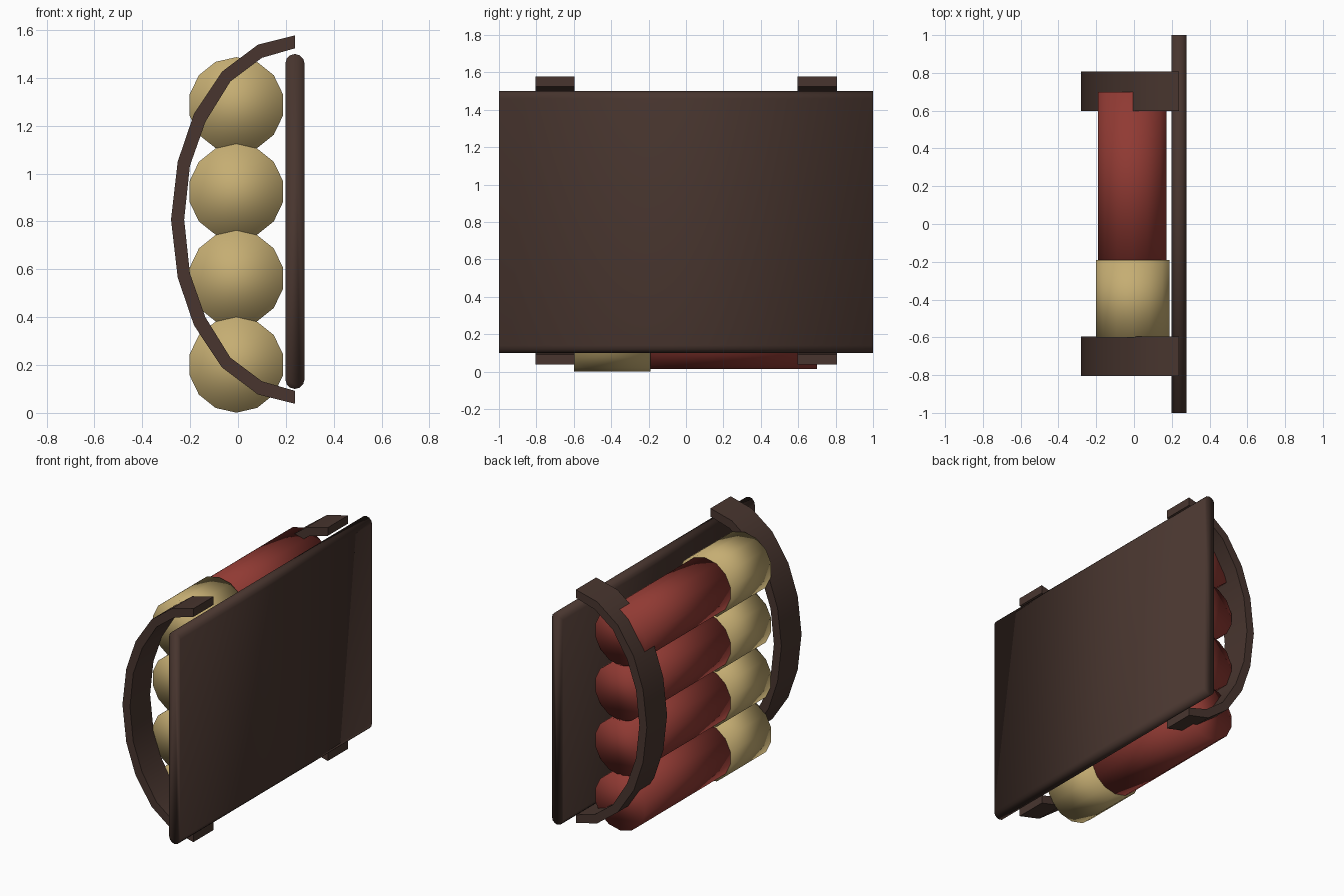
import bpy, math

if "Cube" in bpy.data.objects:
    bpy.data.objects.remove(bpy.data.objects["Cube"])


def material(name, rgb):
    m = bpy.data.materials.new(name)
    m.diffuse_color = (*rgb, 1)
    m.use_nodes = True
    m.node_tree.nodes["Principled BSDF"].inputs["Base Color"].default_value = m.diffuse_color
    return m


BROWN = material("dark_leather", (0.065, 0.036, 0.028))
RED = material("red_casing", (0.28, 0.042, 0.033))
GOLD = material("brass", (0.56, 0.42, 0.17))


def prism(name, profile, y0, y1, mat, quads=None):
    """Extrude an x-z outline along y; quads lists cap faces for concave outlines."""
    n = len(profile)
    verts = [(x, y0, z) for x, z in profile] + [(x, y1, z) for x, z in profile]
    caps = quads or [tuple(range(n))]
    faces = [tuple(c) for c in caps]
    faces += [tuple(i + n for i in reversed(c)) for c in caps]
    faces += [(i, i + n, (i + 1) % n + n, (i + 1) % n) for i in range(n)]
    me = bpy.data.meshes.new(name)
    me.from_pydata(verts, [], faces)
    me.validate()
    me.materials.append(mat)
    ob = bpy.data.objects.new(name, me)
    bpy.context.collection.objects.link(ob)
    # consistent outward normals
    bpy.ops.object.select_all(action='DESELECT')
    ob.select_set(True)
    bpy.context.view_layer.objects.active = ob
    bpy.ops.object.mode_set(mode='EDIT')
    bpy.ops.mesh.select_all(action='SELECT')
    bpy.ops.mesh.normals_make_consistent(inside=False)
    bpy.ops.object.mode_set(mode='OBJECT')
    return ob


def smooth(ob):
    for p in ob.data.polygons:
        p.use_smooth = True


def ring(cx, cz, r, n=14):
    return [(cx + r * math.sin(2 * math.pi * i / n),
             cz - r * math.cos(2 * math.pi * i / n)) for i in range(n)]


# four stacked shells: brass base and red casing
for i in range(4):
    z = 0.201 + 0.362 * i
    smooth(prism(f"shell_base_{i + 1}", ring(-0.007, z, 0.2), -0.6, -0.19, GOLD))
    smooth(prism(f"shell_casing_{i + 1}", ring(-0.009, z, 0.186), -0.25, 0.7, RED))

# backing board with rounded long edges
cx, r, board = 0.238, 0.04, []
for cz, start in ((1.46, 0), (0.14, math.pi)):
    for k in range(7):
        a = start + math.pi * k / 6
        board.append((cx + r * math.cos(a), cz + r * math.sin(a)))
smooth(prism("backing_board", board, -1, 1, BROWN))

# curved retaining straps: upper half outline mirrored about mid height
MID = 0.808
outer = [(0.238, 0.77), (0.083, 0.731), (-0.067, 0.618), (-0.184, 0.442), (-0.252, 0.242), (-0.28, 0)]
inner = [(0.238, 0.716), (0.1, 0.676), (-0.032, 0.577), (-0.136, 0.409), (-0.201, 0.225), (-0.225, 0)]


def full(half):
    return [(x, MID + z) for x, z in half] + [(x, MID - z) for x, z in half[-2::-1]]


out_pts, in_pts = full(outer), full(inner)
m = len(out_pts)
strap = out_pts + in_pts[::-1]
cap_quads = [(i, i + 1, 2 * m - 2 - i, 2 * m - 1 - i) for i in range(m - 1)]
for name, y0, y1 in (("front_strap", -0.805, -0.595), ("rear_strap", 0.597, 0.808)):
    prism(name, strap, y0, y1, BROWN, cap_quads)
    bpy.ops.object.shade_smooth_by_angle(angle=math.radians(40))
